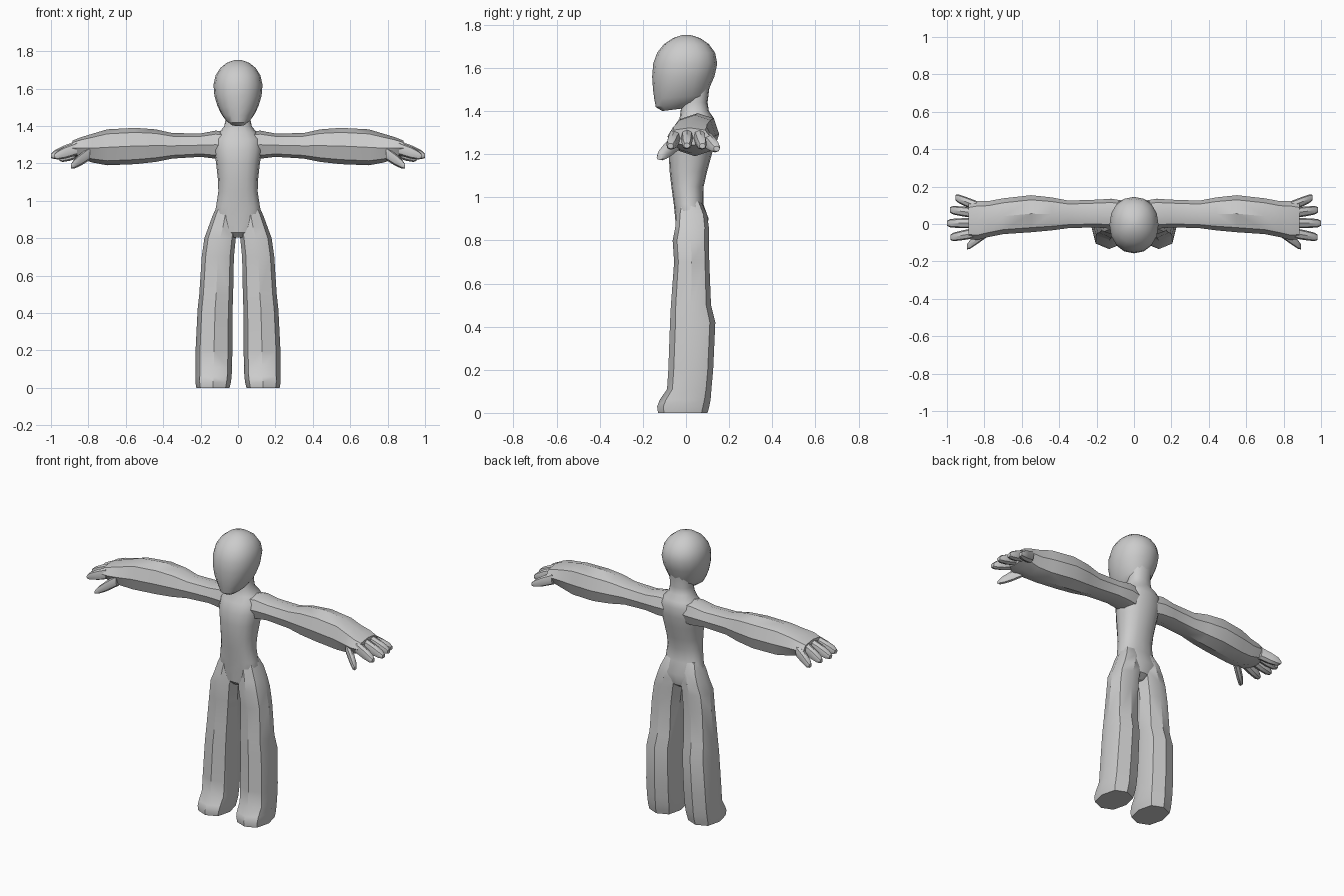
import bpy, bmesh, math


def oval(a0, a1, b0, b1, n, power):
    """Points of a rounded section filling the box a0..a1, b0..b1."""
    pts = []
    for i in range(n):
        t = 2 * math.pi * i / n
        c, s = math.cos(t), math.sin(t)
        c = math.copysign(abs(c) ** (2 / power), c)
        s = math.copysign(abs(s) ** (2 / power), s)
        pts.append(((a0 + a1) / 2 + c * (a1 - a0) / 2, (b0 + b1) / 2 + s * (b1 - b0) / 2))
    return pts


def loft(name, rings, n, mirror=False, power=2.0, angle=35):
    """Skin a list of rings of 3D points and cap both ends."""
    bm = bmesh.new()
    loops = [[bm.verts.new(p) for p in ring] for ring in rings]
    for lo, hi in zip(loops, loops[1:]):
        for i in range(n):
            j = (i + 1) % n
            bm.faces.new((lo[i], lo[j], hi[j], hi[i]))
    bm.faces.new(loops[0][::-1])
    bm.faces.new(loops[-1])
    bmesh.ops.recalc_face_normals(bm, faces=bm.faces)
    me = bpy.data.meshes.new(name)
    bm.to_mesh(me)
    bm.free()
    ob = bpy.data.objects.new(name, me)
    bpy.context.collection.objects.link(ob)
    bpy.ops.object.select_all(action='DESELECT')
    bpy.context.view_layer.objects.active = ob
    ob.select_set(True)
    bpy.ops.object.shade_smooth_by_angle(angle=math.radians(angle))
    if mirror:
        ob.modifiers.new("Mirror", 'MIRROR')
    return ob


def upright(name, rows, n, power=2.0, mirror=False):
    # rows: z, x0, x1, y0, y1
    rings = [[(x, y, z) for x, y in oval(x0, x1, y0, y1, n, power)] for z, x0, x1, y0, y1 in rows]
    return loft(name, rings, n, mirror)


def sideways(name, rows, n, power=2.0):
    # rows: x, y0, y1, z0, z1
    rings = [[(x, y, z) for y, z in oval(y0, y1, z0, z1, n, power)] for x, y0, y1, z0, z1 in rows]
    return loft(name, rings, n, True)


# Head: rings tilt from front height to back height (zf, zb, half width, y front, y back)
head_rows = [
    (1.400, 1.415, .035, -.110, .010), (1.418, 1.450, .068, -.140, .085),
    (1.455, 1.475, .090, -.147, .100), (1.500, 1.515, .110, -.153, .112),
    (1.560, 1.560, .126, -.157, .132), (1.620, 1.620, .131, -.152, .145),
    (1.670, 1.670, .120, -.134, .135), (1.710, 1.710, .095, -.102, .106),
    (1.738, 1.738, .060, -.060, .066), (1.752, 1.752, .020, -.020, .022)]
head = []
for zf, zb, w, y0, y1 in head_rows:
    head.append([(x, y, zf + (zb - zf) * (y - y0) / (y1 - y0))
                 for x, y in oval(-w, w, y0, y1, 16, 2.15)])
loft("head", head, 16)

# Torso with neck
body = [(.805, .04, -.02, .055), (.83, .09, -.045, .09), (.90, .135, -.05, .105),
        (.97, .117, -.057, .080), (1.05, .105, -.068, .082), (1.12, .108, -.076, .098),
        (1.20, .117, -.080, .120), (1.27, .128, -.076, .135), (1.33, .125, -.055, .140),
        (1.365, .100, -.030, .130), (1.40, .073, -.025, .106), (1.44, .066, -.018, .100),
        (1.52, .068, -.005, .110)]
upright("torso", [(z, -w, w, y0, y1) for z, w, y0, y1 in body], 16, 2.3)

# Legs running into simple feet
upright("leg", [
    (0, .045, .223, -.130, .100), (.03, .038, .228, -.134, .108), (.06, .034, .228, -.122, .114),
    (.11, .032, .228, -.088, .118), (.20, .030, .227, -.082, .126), (.42, .029, .216, -.074, .136),
    (.50, .026, .207, -.070, .116), (.70, .022, .194, -.055, .108), (.80, .012, .180, -.062, .106),
    (.86, .003, .158, -.050, .106), (.92, .002, .136, -.045, .098), (.98, .010, .108, -.03, .07)],
    8, 2.5, True)

# Arms and palms
sideways("arm", [
    (.03, -.03, .12, 1.22, 1.37), (.12, -.025, .135, 1.225, 1.375), (.20, -.018, .130, 1.235, 1.360),
    (.35, -.022, .125, 1.226, 1.362), (.44, -.034, .142, 1.208, 1.382), (.55, -.044, .154, 1.196, 1.390),
    (.70, -.054, .137, 1.190, 1.382), (.78, -.070, .122, 1.205, 1.358), (.84, -.086, .122, 1.225, 1.340),
    (.885, -.080, .112, 1.240, 1.322)], 8, 2.4)

# Fingers: base x, base y, tip x, tip y, base z, tip z
fingers = [("little_finger", .84, .095, .955, .142, 1.270, 1.225),
           ("ring_finger", .86, .060, .985, .076, 1.285, 1.238),
           ("middle_finger", .86, .005, 1.0, .004, 1.285, 1.240),
           ("index_finger", .86, -.050, .982, -.072, 1.280, 1.238),
           ("thumb", .79, -.045, .893, -.122, 1.255, 1.185)]
for name, bx, by, tx, ty, bz, tz in fingers:
    rows = []
    for t, ry, rz in ((0, .028, .036), (.5, .026, .033), (.85, .023, .024), (1, .014, .012)):
        x, y, z = bx + (tx - bx) * t, by + (ty - by) * t, bz + (tz - bz) * t
        rows.append((x, y - ry, y + ry, z - rz, z + rz))
    sideways(name, rows, 8, 2.4)
